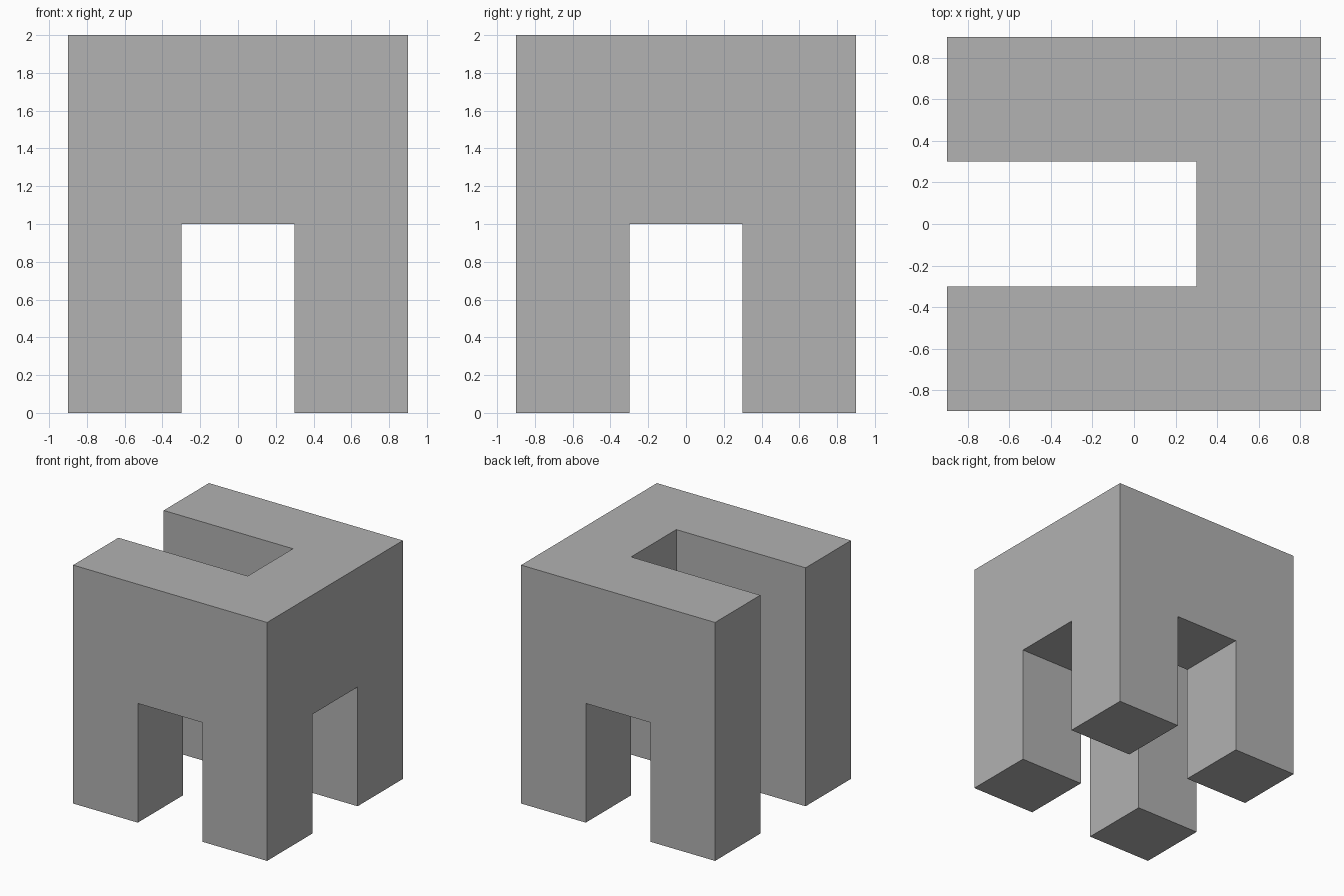
import bpy, bmesh, math

if "Cube" in bpy.data.objects:
    bpy.data.objects.remove(bpy.data.objects["Cube"])

# One flat grey for the whole body
grey = bpy.data.materials.new("grey")
grey.diffuse_color = (0.445, 0.445, 0.445, 1)
grey.use_nodes = True
grey.node_tree.nodes["Principled BSDF"].inputs["Base Color"].default_value = grey.diffuse_color

# The block is a 3 x 3 x 2 grid of cells, each 0.6 x 0.6 x 1
W, H = 0.6, 1.0
legs = {(x, y, 0) for x in (0, 2) for y in (0, 2)}
# U-shaped upper body, its slot open to the left
top = {(x, y, 1) for x in range(3) for y in range(3)} - {(0, 1, 1), (1, 1, 1)}
cells = legs | top

bm = bmesh.new()


def cell_face(cell, axis, side):
    """Add the outer face of a cell on one side of an axis."""
    u, v = (axis + 1) % 3, (axis + 2) % 3
    loop = [(0, 0), (1, 0), (1, 1), (0, 1)]
    if not side:
        loop.reverse()
    verts = []
    for a, b in loop:
        p = list(cell)
        p[axis] += side
        p[u] += a
        p[v] += b
        verts.append(bm.verts.new(((p[0] - 1.5) * W, (p[1] - 1.5) * W, p[2] * H)))
    bm.faces.new(verts)


# Skin only the exposed sides
for cell in sorted(cells):
    for axis in range(3):
        for side in (0, 1):
            near = list(cell)
            near[axis] += 1 if side else -1
            if tuple(near) not in cells:
                cell_face(cell, axis, side)

# Weld and merge coplanar faces into clean flat sides
bmesh.ops.remove_doubles(bm, verts=bm.verts[:], dist=0.001)
bmesh.ops.dissolve_limit(bm, angle_limit=math.radians(1),
                         verts=bm.verts[:], edges=bm.edges[:])
bmesh.ops.recalc_face_normals(bm, faces=bm.faces[:])

mesh = bpy.data.meshes.new("slotted_block")
bm.to_mesh(mesh)
bm.free()
mesh.materials.append(grey)
bpy.context.collection.objects.link(bpy.data.objects.new("slotted_block", mesh))
